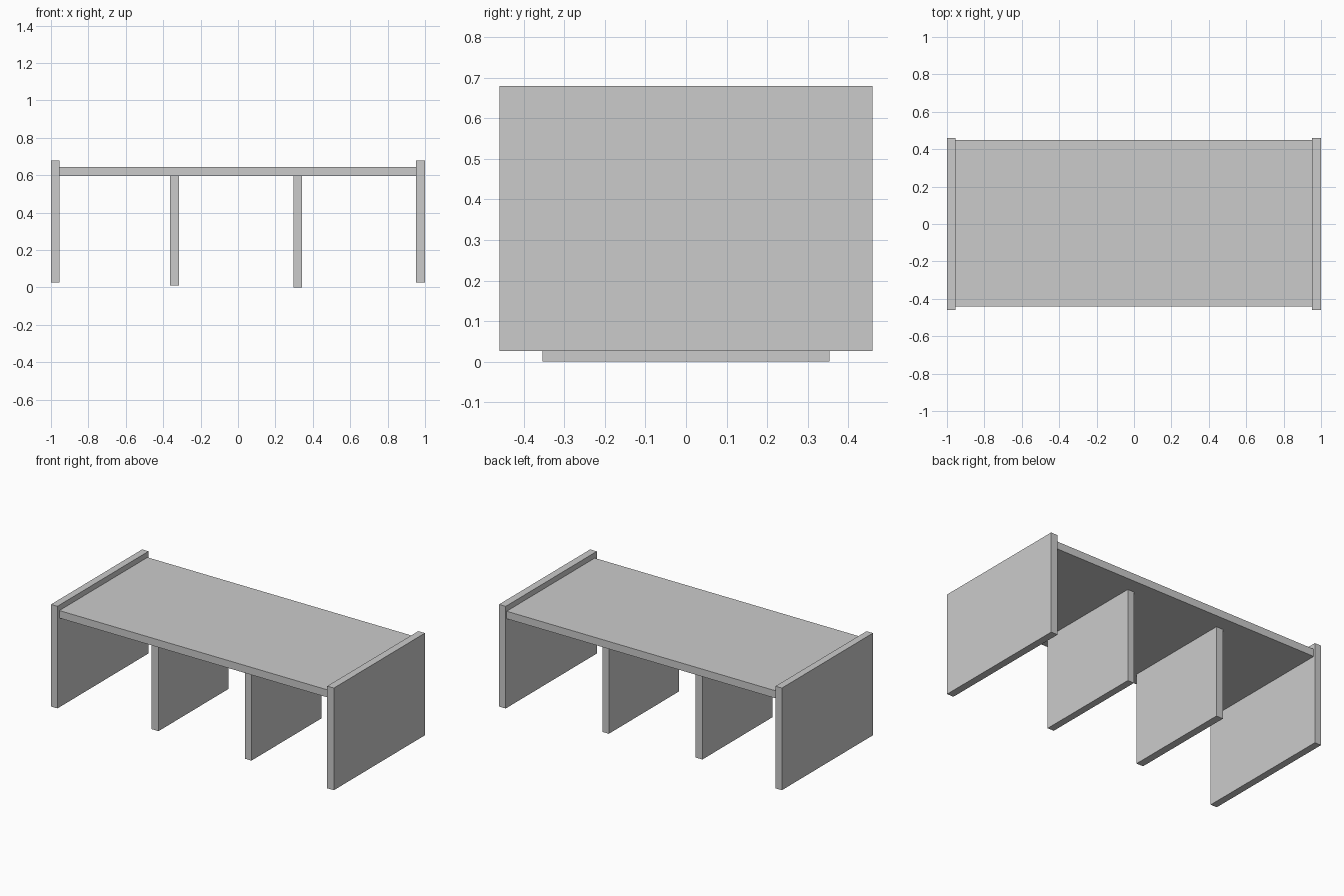
import bpy

if "Cube" in bpy.data.objects:
    bpy.data.objects.remove(bpy.data.objects["Cube"])


def box(name, x, y, z):
    """Box spanning the (min, max) ranges on each axis."""
    bpy.ops.mesh.primitive_cube_add(size=1, location=[sum(r) / 2 for r in (x, y, z)])
    ob = bpy.context.object
    ob.name = name
    ob.scale = [r[1] - r[0] for r in (x, y, z)]
    bpy.ops.object.transform_apply(location=False, rotation=False, scale=True)
    return ob


# Table top held between the end panels
box("table_top", (-0.955, 0.955), (-0.44, 0.45), (0.597, 0.645))

# Tall end panels rising above the top
for side, x in (("left", (-1.0, -0.955)), ("right", (0.953, 1.0))):
    box(side + "_end_panel", x, (-0.46, 0.46), (0.027, 0.68))

# Narrower inner support panels
box("left_support_panel", (-0.363, -0.315), (-0.353, 0.353), (0.012, 0.597))
box("right_support_panel", (0.298, 0.343), (-0.354, 0.354), (0.0, 0.597))
